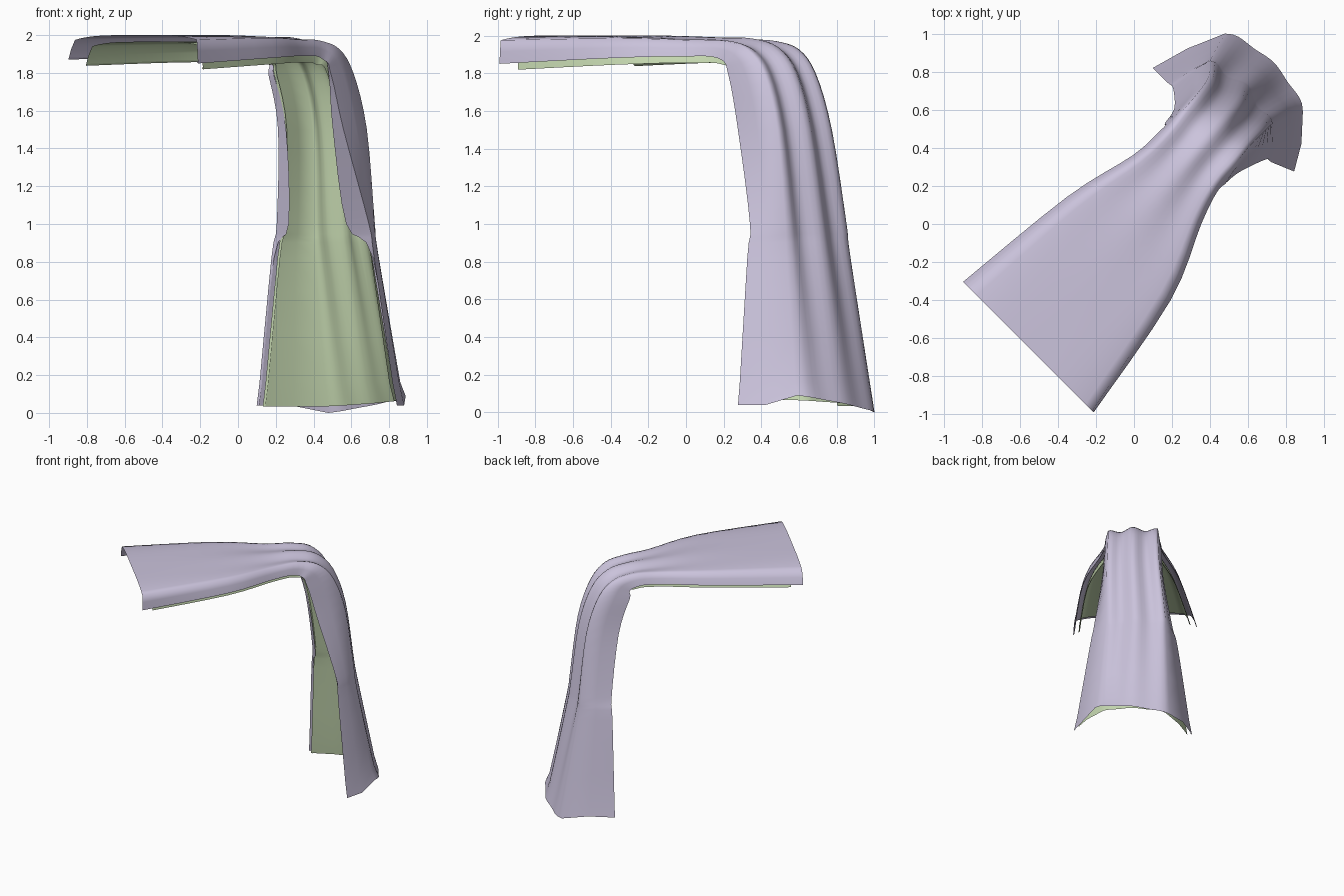
import bpy, math

if "Cube" in bpy.data.objects:
    bpy.data.objects.remove(bpy.data.objects["Cube"])

def material(name, rgb):
    m = bpy.data.materials.new(name)
    m.diffuse_color = (*rgb, 1)
    m.use_nodes = True
    m.node_tree.nodes["Principled BSDF"].inputs["Base Color"].default_value = m.diffuse_color
    return m

lavender = material("lavender_cloth", (0.60, 0.55, 0.72))
green = material("green_lining", (0.58, 0.71, 0.45))

# Stations along the drape: a (run), z, tilt, corner L/R, tip L/R,
# depth L/R, fold width L/R, ripple, sag
STATIONS = [
    (-.85, 2.00, 0.0, -.37, .54, -.42, .55, .13, .15, .01, .01, .000, .02),
    (-.15, 2.00, 0.0, -.31, .39, -.35, .42, .11, .12, .01, .01, .004, .01),
    (.25, 1.99, 0.0, -.23, .22, -.26, .25, .10, .10, .01, .01, .018, .01),
    (.46, 1.985, 0.3, -.22, .16, -.25, .19, .11, .11, .01, .01, .03, .01),
    (.63, 1.94, 1.0, -.24, .15, -.25, .19, .17, .17, .02, .02, .04, .02),
    (.76, 1.80, 1.5, -.25, .14, -.26, .19, .27, .25, .03, .03, .05, .03),
    (.86, 1.50, 1.57, -.27, .14, -.28, .20, .28, .27, .05, .09, .05, .03),
    (.93, 1.00, 1.57, -.32, .14, -.36, .25, .28, .20, .08, .18, .045, .04),
    (.96, 0.82, 1.57, -.33, .15, -.40, .28, .31, .22, .01, .02, .04, .05),
    (1.12, 0.0, 1.57, -.37, .21, -.51, .40, .47, .33, .01, .01, .02, .07),
]
SUB = 4

def spline(p, q, r, s, t):
    return tuple(b + .5 * t * (c - a + t * (2*a - 5*b + 4*c - d + t * (3*(b - c) + d - a)))
                 for a, b, c, d in zip(p, q, r, s))

def stations():
    n = len(STATIONS)
    out = []
    for i in range(n - 1):
        p, s = STATIONS[max(i - 1, 0)], STATIONS[min(i + 2, n - 1)]
        out += [spline(p, STATIONS[i], STATIONS[i + 1], s, k / SUB) for k in range(SUB)]
    return out + [STATIONS[-1]]

def place(st, b, depth, lift=0):
    # convert run / sideways / depth to world space on the diagonal
    a = st[0] - depth * math.sin(st[2])
    z = st[1] - depth * math.cos(st[2]) + lift
    r = math.sqrt(.5)
    return ((a + b) * r, (a - b) * r, z)

def section(st, last, inset=0.0):
    _, _, tilt, cl, cr, el, er, dl, dr, fl, fr, amp, sag = st
    cl, cr, el, er = cl + inset, cr - inset, el + inset, er - inset
    # the lining hangs past the edge on the flat run, stays inside on the drop
    low = inset * math.cos(tilt * 1.2)
    dl, dr = dl + low, dr + low
    if inset:
        fl = fr = .01
    n = 18
    top = []
    for i in range(n + 1):
        t = i / n
        ridge = amp * (1 - math.cos(4 * math.pi * t)) / 2
        top.append((cl + (cr - cl) * t, inset + ridge + (sag + .005) * (2*t - 1)**4))
    half = (inset + sag) * .5
    pts = [(el + fl, dl - .01), (el, dl), (el * .6 + cl * .4, dl * .5 + half)]
    pts += top
    pts += [(er * .6 + cr * .4, dr * .5 + half), (er, dr), (er - fr, dr - .01)]
    out = []
    for b, d in pts:
        t = min(1, max(0, (b - cl) / (cr - cl)))
        lift = 0
        if last:
            lift = .09 * t + (.04 if b < cl else 0) - (.05 if b > cr else 0)
            if inset:
                lift = .035 + .03 * t
        out.append(place(st, b, d, lift))
    return out

def sheet(name, rows, mat):
    w = len(rows[0])
    faces = [(i*w + j, (i+1)*w + j, (i+1)*w + j + 1, i*w + j + 1)
             for i in range(len(rows) - 1) for j in range(w - 1)]
    me = bpy.data.meshes.new(name)
    me.from_pydata([v for r in rows for v in r], [], faces)
    # outer side faces up on the flat run
    if me.polygons[w // 2].normal.z < 0:
        me.flip_normals()
    me.materials.append(mat)
    ob = bpy.data.objects.new(name, me)
    bpy.context.collection.objects.link(ob)
    bpy.ops.object.select_all(action='DESELECT')
    ob.select_set(True)
    bpy.context.view_layer.objects.active = ob
    bpy.ops.object.shade_smooth_by_angle(angle=math.radians(75))

# Outer lavender cloth
sts = stations()
end = len(sts) - 1
sheet("outer_cloth", [section(s, i == end) for i, s in enumerate(sts)], lavender)

# Smaller green lining hung just inside it
start = spline(STATIONS[0], STATIONS[0], STATIONS[1], STATIONS[2], .18)
inner = [start] + sts[1:]
sheet("inner_lining", [section(s, i == end, .035) for i, s in enumerate(inner)], green)
